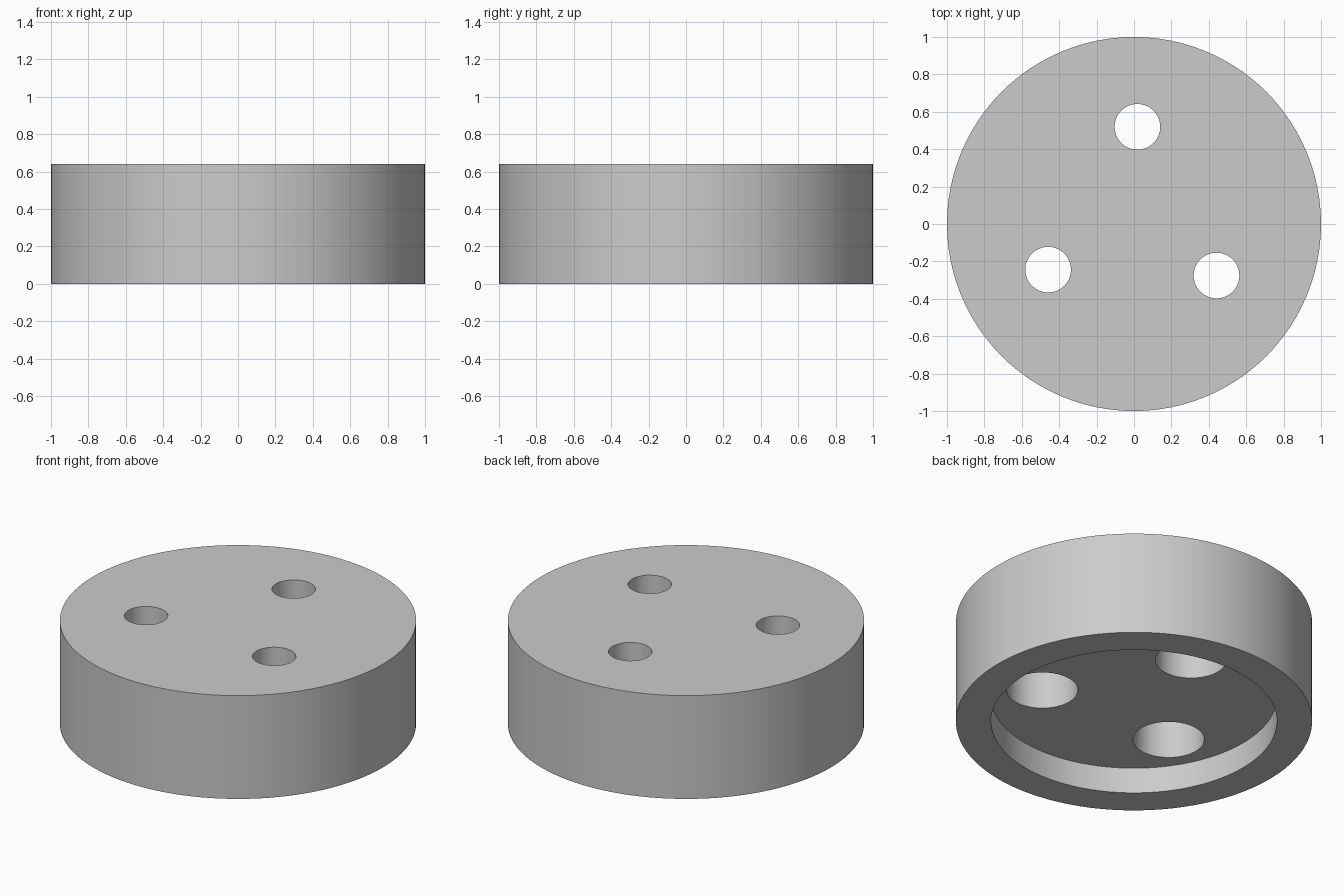
import bpy
from math import cos, sin, radians

cube = bpy.data.objects.get("Cube")
if cube:
    bpy.data.objects.remove(cube, do_unlink=True)

HEIGHT = 0.64
RECESS_TOP = 0.16
STEP = 0.48

grey = bpy.data.materials.new("plain grey")
grey.use_nodes = True
colour = (0.6, 0.6, 0.6, 1)
grey.diffuse_color = colour
grey.node_tree.nodes["Principled BSDF"].inputs["Base Color"].default_value = colour


def cylinder(name, radius, z0, z1, x=0, y=0, sides=64):
    bpy.ops.mesh.primitive_cylinder_add(
        vertices=sides, radius=radius, depth=z1 - z0, location=(x, y, (z0 + z1) / 2))
    ob = bpy.context.object
    ob.name = name
    ob.data.materials.append(grey)
    return ob


def cut(target, cutter):
    cutter.hide_render = True
    mod = target.modifiers.new("cut", "BOOLEAN")
    mod.operation = "DIFFERENCE"
    mod.solver = "EXACT"
    mod.object = cutter
    bpy.context.view_layer.objects.active = target
    bpy.ops.object.modifier_apply(modifier=mod.name)
    bpy.data.objects.remove(cutter, do_unlink=True)


# Round body with a shallow recess underneath
body = cylinder("round_body", 1.0, 0, HEIGHT, sides=96)
cut(body, cylinder("recess_cutter", 0.803, -0.1, RECESS_TOP, sides=96))

# Three through holes, each with a wider bore from below
for angle in (88, 208, 328):
    x, y = 0.52 * cos(radians(angle)), 0.52 * sin(radians(angle))
    cut(body, cylinder("bore_cutter", 0.2, 0.05, STEP, x, y))
    cut(body, cylinder("hole_cutter", 0.122, 0.05, HEIGHT + 0.1, x, y))

# Smooth walls, sharp rims
bpy.ops.object.select_all(action="DESELECT")
body.select_set(True)
bpy.context.view_layer.objects.active = body
bpy.ops.object.shade_smooth_by_angle(angle=radians(30))
